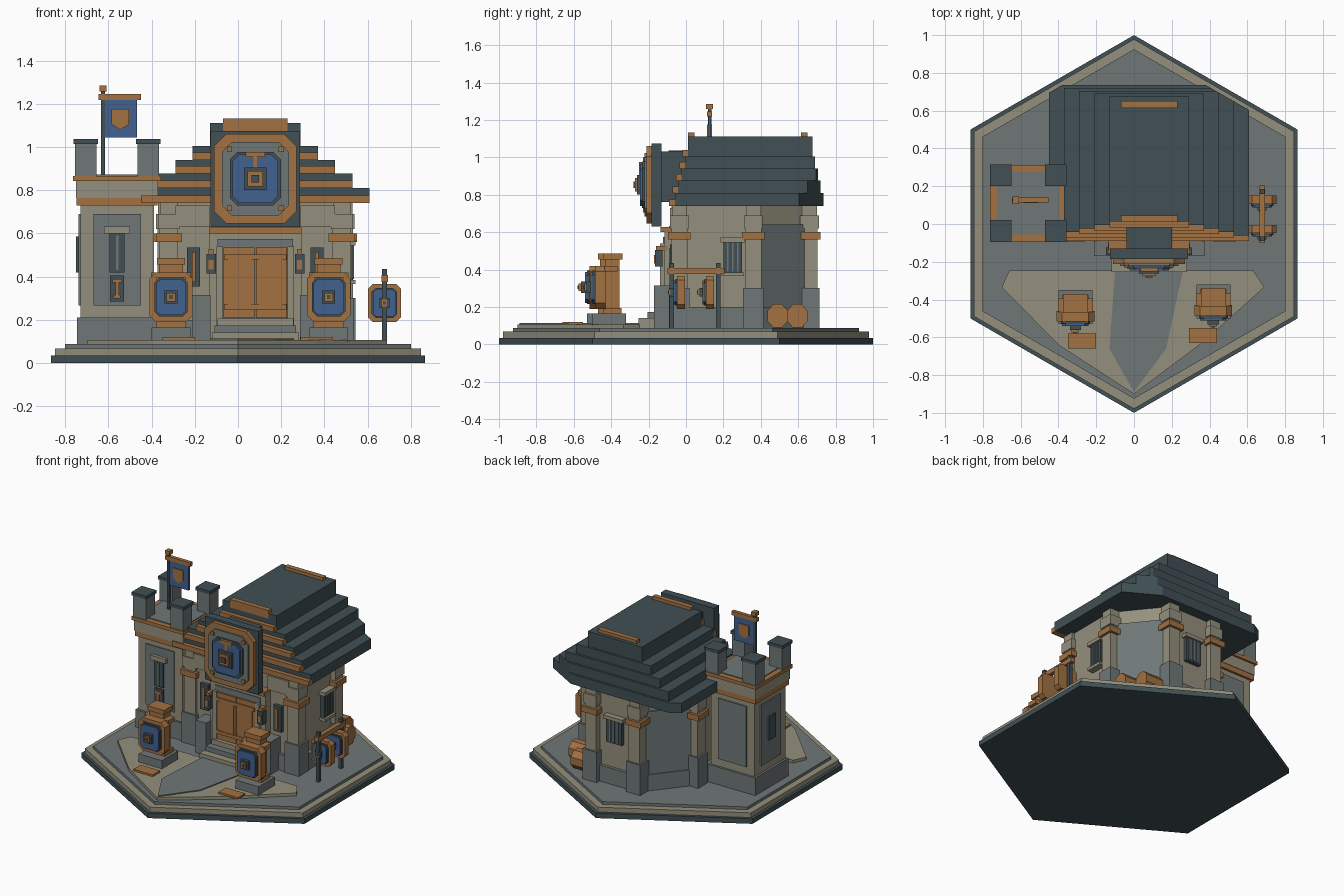
import bpy, bmesh, math

if "Cube" in bpy.data.objects:
    bpy.data.objects.remove(bpy.data.objects["Cube"])

def mat(name, rgb):
    m = bpy.data.materials.new(name)
    m.diffuse_color = (*rgb, 1)
    m.use_nodes = True
    m.node_tree.nodes["Principled BSDF"].inputs["Base Color"].default_value = m.diffuse_color
    return m

SLATE = mat("dark slate", (.052, .08, .09))
TAN = mat("tan stone", (.30, .28, .205))
GREY = mat("grey stone", (.16, .185, .185))
WOOD = mat("orange wood", (.36, .165, .055))
BLUE = mat("blue cloth", (.055, .12, .28))

def solid(name, ring0, ring1, m):
    """Closed solid between two matching rings of points."""
    bm = bmesh.new()
    a = [bm.verts.new(p) for p in ring0]
    b = [bm.verts.new(p) for p in ring1]
    n = len(a)
    bm.faces.new(a)
    bm.faces.new(b)
    for i in range(n):
        bm.faces.new((a[i], a[(i + 1) % n], b[(i + 1) % n], b[i]))
    bmesh.ops.recalc_face_normals(bm, faces=bm.faces)
    me = bpy.data.meshes.new(name)
    bm.to_mesh(me)
    bm.free()
    me.materials.append(m)
    o = bpy.data.objects.new(name, me)
    bpy.context.collection.objects.link(o)
    return o

def slab(name, pts, z0, z1, m):
    return solid(name, [(x, y, z0) for x, y in pts], [(x, y, z1) for x, y in pts], m)

def plate(name, pts, y0, y1, m):
    return solid(name, [(x, y0, z) for x, z in pts], [(x, y1, z) for x, z in pts], m)

def box(name, x0, x1, y0, y1, z0, z1, m):
    return slab(name, [(x0, y0), (x1, y0), (x1, y1), (x0, y1)], z0, z1, m)

def hexagon(r):
    return [(r * math.sin(math.pi / 3 * i), r * math.cos(math.pi / 3 * i)) for i in range(6)]

def octo(name, cx, cz, w, h, y0, y1, m, cut=.3):
    c = cut * w
    pts = [(-w + c, -h), (w - c, -h), (w, -h + c), (w, h - c),
           (w - c, h), (-w + c, h), (-w, h - c), (-w, -h + c)]
    return plate(name, [(cx + x, cz + z) for x, z in pts], y0, y1, m)

def block(name, cx, cz, w, h, y0, y1, m):
    return box(name, cx - w, cx + w, y0, y1, cz - h, cz + h, m)

# Stepped hexagonal ground
slab("ground_base", hexagon(1), 0, .035, SLATE)
slab("ground_rim", hexagon(.978), .035, .068, TAN)
slab("ground_floor", hexagon(.925), .068, .087, GREY)
slab("paving", [(-.66, -.245), (.63, -.245), (.69, -.335), (.36, -.63), (0, -.9), (-.4, -.64), (-.7, -.335)],
     .087, .107, TAN)
slab("path", [(-.1, -.245), (.26, -.245), (.17, -.66), (0, -.89), (-.13, -.66)], .107, .114, GREY)

# Main hall with angled rear corners
C = .08
body = [(-.34, -.06), (.50, -.06), (.50, .35), (.25, .66), (-.09, .66), (-.34, .35)]
slab("hall_walls", body, .087, .76, TAN)
slab("hall_plinth", [(C + (x - C) * 1.07, .3 + (y - .3) * 1.06) for x, y in body], .087, .2, GREY)

def column(x, y):
    for name, w, z0, z1, m in (("column_foot", .055, .087, .30, GREY), ("column_shaft", .043, .30, .69, TAN),
                               ("column_cap", .05, .62, .69, TAN), ("column_neck", .04, .69, .75, TAN),
                               ("column_band", .06, .56, .60, WOOD)):
        box(name, x - w, x + w, y - w, y + w, z0, z1, m)

for s in (-1, 1):
    for dx, y in ((.40, -.035), (.41, .36), (.17, .66)):
        column(C + s * dx, y)
    # Recessed stone panel on the angled rear wall
    a, b = (C + s * .405, .38), (C + s * .18, .66)
    slab("rear_panel", [a, b, (b[0] + s * .008, b[1] + .006), (a[0] + s * .008, a[1] + .006)], .2, .64, GREY)
    # Front slit windows and buttresses
    x = C + s * .285
    block("slit_window", x, .445, .03, .09, -.085, -.05, SLATE)
    block("slit_bar", x, .445, .008, .07, -.092, -.08, WOOD)
    block("buttress", C + s * .25, .2, .042, .115, -.17, -.05, GREY)
    block("facade_upper", C + s * .29, .68, .08, .05, -.085, -.05, TAN)
    # Wall lanterns
    x = C + s * .205
    block("lantern_bracket", x, .515, .012, .012, -.16, -.1, WOOD)
    block("lantern", x, .46, .022, .045, -.165, -.125, SLATE)
    block("lantern_light", x, .455, .012, .022, -.17, -.16, WOOD)

# Barred windows on the right side and the rear
box("side_window", .50, .53, .20, .30, .38, .55, SLATE)
box("side_lintel", .50, .545, .185, .315, .545, .57, TAN)
box("side_sill", .50, .545, .19, .31, .365, .385, TAN)
box("rear_window", C - .06, C + .06, .66, .685, .38, .55, SLATE)
box("rear_lintel", C - .075, C + .075, .66, .70, .545, .57, TAN)
for i in (-1, 0, 1):
    box("side_bar", .53, .536, .245 + i * .027, .255 + i * .027, .39, .545, GREY)
    box("rear_bar", C + i * .03 - .006, C + i * .03 + .006, .685, .691, .39, .545, GREY)

# Porch, door and steps
box("porch", C - .215, C + .215, -.115, 0, .087, .60, TAN)
box("door_surround", C - .175, C + .175, -.122, -.1, .2, .575, GREY)
box("porch_beam", C - .215, C + .215, -.135, -.05, .60, .628, WOOD)
for s in (-1, 1):
    x = C + s * .0755
    block("door_leaf", x, .372, .0725, .163, -.134, -.11, WOOD)
    block("door_panel", x - s * .004, .372, .055, .115, -.139, -.13, WOOD)
    block("door_jamb", C + s * .165, .33, .015, .21, -.14, -.1, TAN)
for z in (.26, .49):
    block("door_strap", C, z, .145, .012, -.143, -.13, WOOD)
for i in range(3):
    box("step", C - .20 + i * .012, C + .20 - i * .012, -.255 + i * .05, -.1, .087, .14 + i * .033, (TAN, GREY, TAN)[i])

# Stepped roof, rear corners trimmed parallel to the ground edge
levels = (.74, .81, .877, .94, 1.005, 1.11)
for i in range(5):
    w, y0, y1 = .53 - .08 * i, -.06 + .018 * i, .735 - .015 * i
    l, r, lim = C - w, C + w, .955
    pts = [(l, y0), (r, y0)]
    for x, s in ((r, 1), (l, -1)):
        side, cut = lim - .577 * abs(x), s * (lim - y1) / .577
        if side < y1 and abs(cut) < abs(x):
            pts += [(x, side), (cut, y1)] if s > 0 else [(cut, y1), (x, side)]
        else:
            pts.append((x, y1))
    slab("roof_tier", pts, levels[i], levels[i + 1], SLATE)
    box("roof_trim", l, r, y0 - .03, y0 + .01, levels[i], levels[i] + .035, WOOD)
for y in (.01, .615):
    box("ridge_cap", C - .15, C + .15, y, y + .035, 1.075, 1.132, WOOD)

# Large gable emblem
E = .853
box("emblem_board", C - .207, C + .207, -.185, -.13, .63, 1.075, SLATE)
box("emblem_mount", C - .12, C + .12, -.14, .04, .76, 1.03, SLATE)
octo("emblem_rim", C, E, .19, .208, -.212, -.17, WOOD)
octo("emblem_field", C, E, .155, .17, -.222, -.2, GREY)
octo("emblem_ring", C, E, .118, .125, -.235, -.21, SLATE)
octo("emblem_disc", C, E, .105, .112, -.245, -.22, BLUE)
block("emblem_boss", C, E, .053, .053, -.262, -.23, SLATE)
block("emblem_core", C, E, .036, .036, -.274, -.25, WOOD)
block("emblem_pin", C, E, .018, .018, -.282, -.27, SLATE)
block("emblem_bar", C, .965, .046, .011, -.252, -.22, WOOD)
block("emblem_stem", C, .93, .008, .03, -.25, -.22, WOOD)
for sx in (-1, 1):
    for sz in (-1, 1):
        block("emblem_stud", C + sx * .12, E + sz * .137, .012, .012, -.23, -.2, WOOD)

# Octagonal shields
def shield(cx, cz, w, y):
    d = w * .35
    octo("shield_rim", cx, cz, w, w * 1.15, y - d * 1.6, y, WOOD)
    octo("shield_ring", cx, cz, w * .77, w * .9, y - d * 2.0, y - d, SLATE)
    octo("shield_disc", cx, cz, w * .7, w * .83, y - d * 2.3, y - d, BLUE)
    block("shield_boss", cx, cz, w * .3, w * .3, y - d * 2.9, y - d, SLATE)
    block("shield_core", cx, cz, w * .2, w * .2, y - d * 3.25, y - d, WOOD)
    block("shield_pin", cx, cz, w * .09, w * .09, y - d * 3.4, y - d, SLATE)
    for s in (-1, 1):
        block("shield_stud", cx + s * w * .6, cz + w * .85, w * .08, w * .08, y - d * 1.8, y - d, WOOD)

for x, y in ((-.31, -.46), (.42, -.43)):
    box("stand_foot", x - .09, x + .09, y - .07, y + .11, .1, .165, GREY)
    box("stand_post", x - .055, x + .055, y, y + .075, .165, .46, WOOD)
    box("stand_collar", x - .092, x + .092, y - .005, y + .065, .39, .42, WOOD)
    box("stand_cap", x - .065, x + .065, y - .01, y + .09, .455, .487, WOOD)
    box("stand_base", x - .07, x + .07, y - .01, y + .085, .165, .195, WOOD)
    shield(x, .305, .1, y)
for x, y in ((-.275, -.62), (.365, -.59)):
    box("floor_plaque", x - .075, x + .075, y - .04, y + .04, .107, .12, WOOD)

# Shield rack on the right
for y in (-.077, .172):
    box("rack_post", .667, .69, y - .012, y + .012, .087, .435, SLATE)
box("rack_bar", .664, .694, -.1, .205, .375, .408, WOOD)
for y in (-.005, .15):
    shield(.678, .278, .077, y)

# Barrels behind the hall
for x, y in ((.44, .49), (.35, .595)):
    ring = [(y + .06 * math.cos(math.pi / 4 * (i + .5)), .152 + .068 * math.sin(math.pi / 4 * (i + .5))) for i in range(8)]
    solid("barrel", [(x - .06, *p) for p in ring], [(x + .09, *p) for p in ring], WOOD)

# Watch tower
TX, TY = -.56, .11
def ring_box(name, w, z0, z1, m):
    return box(name, TX - w, TX + w, TY - w, TY + w, z0, z1, m)
ring_box("tower_base", .185, .087, .21, GREY)
ring_box("tower_body", .17, .21, .74, TAN)
ring_box("tower_lower_trim", .187, .728, .765, WOOD)
ring_box("tower_crown", .19, .765, .845, TAN)
ring_box("tower_upper_trim", .203, .842, .866, WOOD)
ring_box("tower_floor", .165, .85, .872, GREY)
for sx in (-1, 1):
    for sy in (-1, 1):
        x, y = TX + sx * .145, TY + sy * .147
        box("merlon", x - .05, x + .05, y - .05, y + .05, .862, 1.015, GREY)
        box("merlon_cap", x - .057, x + .057, y - .057, y + .057, 1.015, 1.037, SLATE)

# Tower panels on front, left and rear
box("front_panel", TX - .11, TX + .11, TY - .179, TY - .17, .265, .69, GREY)
box("rear_tower_panel", TX - .11, TX + .11, TY + .17, TY + .179, .265, .69, GREY)
box("left_panel", TX - .179, TX - .17, TY - .11, TY + .11, .265, .69, GREY)
box("left_slit", TX - .19, TX - .17, TY - .035, TY + .035, .42, .585, SLATE)
box("front_slit", TX - .035, TX + .035, TY - .19, TY - .17, .42, .6, SLATE)
box("front_slit_bar", TX - .006, TX + .006, TY - .196, TY - .18, .43, .59, GREY)
box("front_slit_lintel", TX - .06, TX + .06, TY - .2, TY - .17, .6, .632, TAN)
box("front_plaque", TX - .033, TX + .033, TY - .19, TY - .17, .285, .405, SLATE)
for w, z0, z1 in ((.022, .372, .39), (.008, .31, .38), (.016, .298, .315)):
    box("plaque_mark", TX - w, TX + w, TY - .197, TY - .185, z0, z1, WOOD)

# Banner
box("flag_pole", -.634, -.616, .117, .135, .87, 1.26, SLATE)
box("flag_finial", -.642, -.608, .107, .145, 1.258, 1.285, WOOD)
box("flag_arm", -.645, -.45, .113, .139, 1.218, 1.245, WOOD)
box("flag_cloth", -.616, -.467, .119, .133, 1.045, 1.22, BLUE)
crest = [(-.585, 1.175), (-.505, 1.175), (-.505, 1.105), (-.545, 1.08), (-.585, 1.105)]
plate("flag_crest", crest, .112, .14, WOOD)
